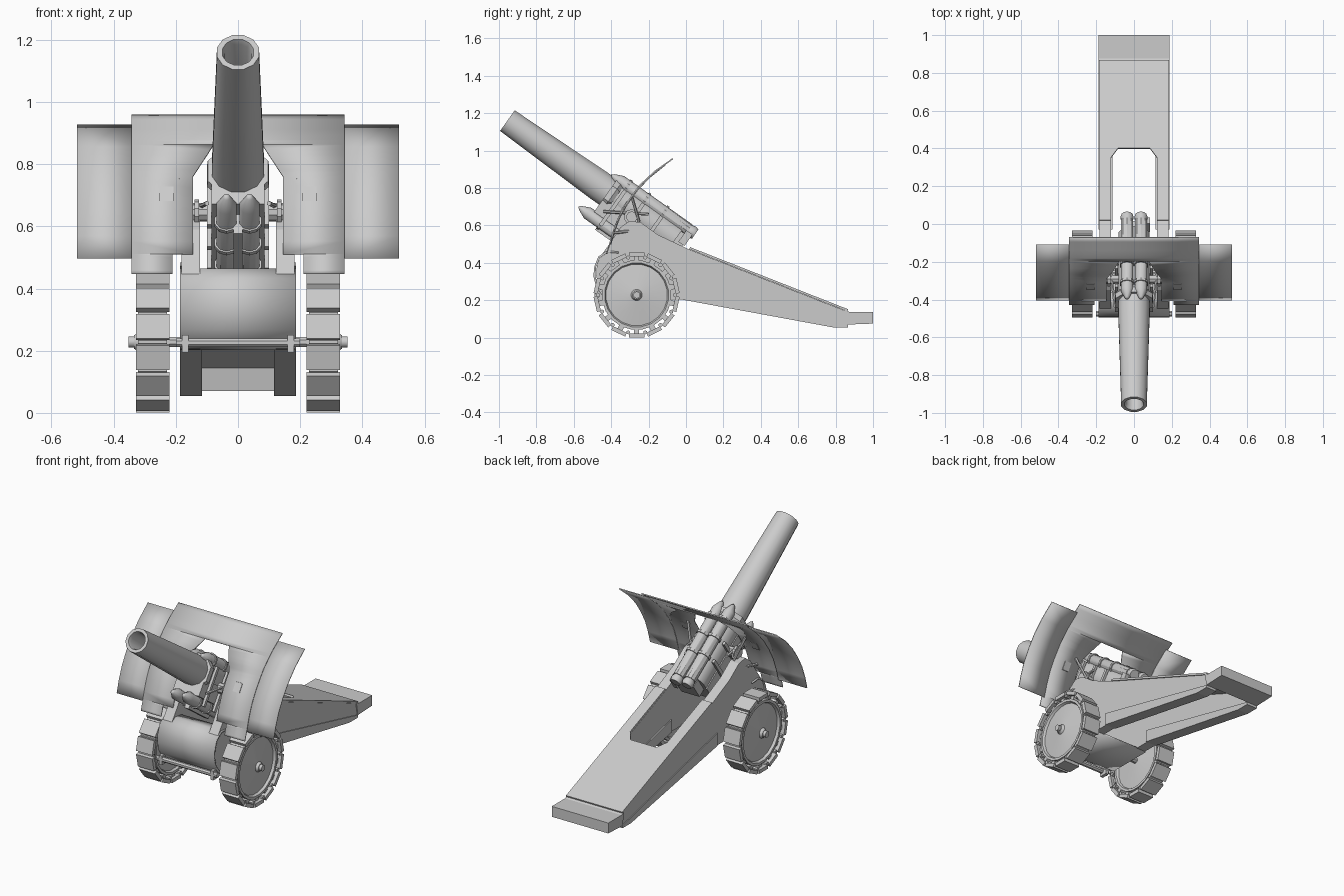
import bpy, bmesh, math
from mathutils import Vector, Matrix

if "Cube" in bpy.data.objects:
    bpy.data.objects.remove(bpy.data.objects["Cube"])


def make(name, verts, faces, smooth=True):
    me = bpy.data.meshes.new(name)
    me.from_pydata([tuple(v) for v in verts], [], faces)
    bm = bmesh.new()
    bm.from_mesh(me)
    bmesh.ops.remove_doubles(bm, verts=bm.verts, dist=1e-4)
    bmesh.ops.recalc_face_normals(bm, faces=bm.faces)
    bm.to_mesh(me)
    bm.free()
    ob = bpy.data.objects.new(name, me)
    bpy.context.collection.objects.link(ob)
    if smooth:
        bpy.ops.object.select_all(action='DESELECT')
        ob.select_set(True)
        bpy.context.view_layer.objects.active = ob
        bpy.ops.object.shade_smooth_by_angle(angle=math.radians(35))
    return ob


def lathe(name, prof, origin, axis, n=12):
    """Revolve (distance, radius) pairs around an axis."""
    q = Vector(axis).to_track_quat('Z', 'Y')
    verts = [Vector(origin) + q @ Vector((r * math.cos(a), r * math.sin(a), s))
             for s, r in prof for a in [2 * math.pi * (i + .5) / n for i in range(n)]]
    faces = [(k * n + i, k * n + (i + 1) % n, (k + 1) * n + (i + 1) % n, (k + 1) * n + i)
             for k in range(len(prof) - 1) for i in range(n)]
    return make(name, verts, faces)


def rod(name, a, b, r, n=8):
    d = Vector(b) - Vector(a)
    return lathe(name, [(0, 0), (0, r), (d.length, r), (d.length, 0)], a, d, n)


def prism(name, prof, x0, x1, smooth=False):
    """Extrude a (y, z) outline along x."""
    n = len(prof)
    verts = [(x, y, z) for x in (x0, x1) for y, z in prof]
    faces = [tuple(range(n)), tuple(range(n, 2 * n))]
    faces += [(i, (i + 1) % n, n + (i + 1) % n, n + i) for i in range(n)]
    return make(name, verts, faces, smooth)


def solidify(ob, t, offset=0):
    m = ob.modifiers.new('thickness', 'SOLIDIFY')
    m.thickness, m.offset = t, offset


# Gun frame: s runs from the muzzle to the breech, t is perpendicular (up)
D, N, M = Vector((0, .816, -.578)), Vector((0, .578, .816)), Vector((0, -.955, 1.16))


def gun(x, s, t):
    return Vector((x, 0, 0)) + M + D * s + N * t


def gun_prism(name, s0, s1, t0, t1, x0, x1):
    pts = [gun(0, s, t) for s, t in ((s0, t0), (s1, t0), (s1, t1), (s0, t1))]
    return prism(name, [(p.y, p.z) for p in pts], x0, x1)


# Barrel with open bore
lathe('barrel', [(.5, 0), (.5, .045), (.02, .045), (0, .052), (0, .07), (.6, .086),
                 (1.1, .086), (1.1, 0)], M, D, 12)

# Recoil cylinders above and below the barrel, cradle and clamps
for sx in (-1, 1):
    for nm, s0, s1, t in (('upper_recoil_cylinder', .62, 1.17, .085),
                          ('lower_recoil_cylinder', .575, 1.0, -.155)):
        L = s1 - s0
        lathe(nm, [(0, 0), (.012, .012), (.06, .034), (L - .04, .034), (L - .04, .029),
                   (L - .02, .036), (L, .03), (L, 0)], gun(.037 * sx, s0, t), D, 10)
        for s in (.72, .84, .96):
            lathe('clamp_ring', [(0, .034), (0, .04), (.015, .04), (.015, .034)],
                  gun(.037 * sx, s, t), D, 10)
    # Cradle side ribs and trunnions
    for s in (.72, .84, .96):
        gun_prism('cradle_rib', s, s + .02, -.17, .06, .085 * sx, .1 * sx)
    rod('trunnion', (.07 * sx, -.29, .645), (.15 * sx, -.29, .645), .03, 10)
    rod('trunnion_cap', (.125 * sx, -.29, .645), (.14 * sx, -.29, .645), .042, 10)
    rod('cradle_strut', gun(.1 * sx, .7, -.1), (.13 * sx, -.2, .66), .008, 6)
    rod('shield_strut', (.14 * sx, -.25, .62), (.19 * sx, -.29, .755), .008, 6)
    rod('lower_shield_strut', (.15 * sx, -.22, .58), (.2 * sx, -.385, .56), .008, 6)
gun_prism('cradle', .66, 1.1, -.13, -.03, -.085, .085)
gun_prism('elevating_rack', .72, .95, -.205, -.13, -.014, .014)
gun_prism('breech_block', 1.1, 1.15, -.045, .055, -.06, .06)
gun_prism('breech_handle', 1.12, 1.16, .0, .075, .06, .085)
lathe('barrel_collar', [(0, .08), (0, .105), (.03, .108), (.05, .095), (.05, .08)],
      gun(0, .66, 0), D, 8)

# Curved shield: side profile (z, y)
CURVE = [(.447, -.425), (.50, -.408), (.58, -.385), (.66, -.353), (.74, -.303),
         (.815, -.246), (.89, -.165), (.957, -.07)]


def shield_y(z):
    for (z0, y0), (z1, y1) in zip(CURVE, CURVE[1:]):
        if z <= z1 + 1e-6:
            return y0 + (y1 - y0) * (z - z0) / (z1 - z0)
    return CURVE[-1][1]


def panel(verts, faces, z0, z1, in0, in1, out, sx, dy=0):
    rows = 6
    for k in range(rows + 1):
        f = k / rows
        z = z0 + (z1 - z0) * f
        verts += [(sx * (in0 + (in1 - in0) * f), shield_y(z) + dy, z),
                  (sx * out, shield_y(z) + dy, z)]
        if k:
            b = len(verts) - 4
            faces.append((b, b + 1, b + 3, b + 2))


V, F, WV, WF = [], [], [], []
for sx in (-1, 1):
    panel(V, F, .447, .51, .21, .21, .343, sx)
    panel(V, F, .51, .76, .145, .145, .343, sx)
    panel(V, F, .76, .86, .145, .08, .343, sx)
    panel(V, F, .86, .957, 0, 0, .343, sx)
    panel(WV, WF, .497, .925, .33, .33, .518, sx, .006)
solidify(make('shield', V, F), .007)
solidify(make('shield_wings', WV, WF), .006)
for sx in (-1, 1):
    y = shield_y(.705)
    prism('sight_hatch', [(y - .024, .682), (y + .006, .728), (y + .018, .724), (y - .008, .678)],
          (.23 - .022) * sx, (.23 + .022) * sx)

# Trail side beams
BEAM = [(-.475, .41), (-.48, .33), (-.46, .25), (-.41, .205), (-.03, .205), (.785, .055),
        (.865, .055), (.865, .138), (.02, .47), (-.15, .55), (-.24, .615), (-.30, .625),
        (-.35, .59), (-.41, .50)]
STRAKE = [(-.03, .205), (.785, .055), (.865, .055), (.865, .07), (-.03, .28)]
for sx in (-1, 1):
    prism('trail_beam', BEAM, .122 * sx, .182 * sx)
    prism('trail_lower_strake', STRAKE, .115 * sx, .187 * sx)

# Trail deck with chamfered opening, lying on the sloped top edges
outline = [(-.186, .02), (-.122, .02), (-.122, .35), (-.085, .4), (.085, .4), (.122, .35),
           (.122, .02), (.186, .02), (.186, .865), (-.186, .865)]
solidify(make('trail_deck', [(x, y, .478 - .393 * (y - .02)) for x, y in outline],
              [(0, 1, 2, 9), (2, 3, 9), (3, 4, 8, 9), (4, 5, 8), (5, 6, 7, 8)], False), .012)
prism('trail_spade', [(.85, .15), (.875, .137), (1.0, .137), (1.0, .075), (.865, .07)],
      -.187, .187)

# Rounded front plate between the beams
FRONT = [(-.36, .455), (-.42, .46), (-.465, .43), (-.485, .38), (-.49, .33), (-.475, .27),
         (-.44, .225), (-.40, .207), (-.12, .207)]
n = len(FRONT)
solidify(make('front_plate', [(x, y, z) for x in (-.187, .187) for y, z in FRONT],
              [(i, i + 1, n + i + 1, n + i) for i in range(n - 1)]), .01)

# Axle, wheels and tread pads
WY, WZ = -.264, .228
rod('axle', (-.25, WY, WZ), (.25, WY, WZ), .018, 8)
rod('front_cross_bar', (-.2, -.475, .225), (.2, -.475, .225), .015, 8)
for sx in (-1, 1):
    prism('cross_bar_bracket', [(-.49, .195), (-.44, .195), (-.44, .25), (-.49, .25)],
          .16 * sx, .18 * sx)
    lathe('wheel', [(.232, 0), (.235, .05), (.245, .165), (.232, .172), (.232, .187), (.316, .187),
                    (.316, .172), (.302, .165), (.315, .07), (.32, .03), (.335, .022),
                    (.335, .018), (.352, .018), (.352, 0)],
          (0, WY, WZ), (sx, 0, 0), 20)
    pads_v, pads_f = [], []
    count = 14
    for i in range(count):
        rot = Matrix.Rotation(2 * math.pi * i / count, 3, 'X')
        # Outer shoe and the lug that ties it to the rim
        for x0, x1, h, r0, r1 in ((.221, .328, .041, .205, .227), (.24, .309, .014, .18, .21)):
            b = len(pads_v)
            for x in (x0, x1):
                for y, z in ((-h, -r0), (h, -r0), (h, -r1), (-h, -r1)):
                    pads_v.append(rot @ Vector((x * sx, y, z)) + Vector((0, WY, WZ)))
            pads_f += [tuple(b + k for k in f) for f in
                       ((0, 1, 2, 3), (4, 5, 6, 7), (0, 1, 5, 4), (1, 2, 6, 5),
                        (2, 3, 7, 6), (3, 0, 4, 7))]
        # Hinge link between neighbouring shoes
        half = Matrix.Rotation(2 * math.pi * (i + .5) / count, 3, 'X')
        c = half @ Vector((0, 0, -.205)) + Vector((0, WY, WZ))
        rod('tread_link', c + Vector((.228 * sx, 0, 0)), c + Vector((.322 * sx, 0, 0)), .011, 6)
    make('tread_pads', pads_v, pads_f, False)
